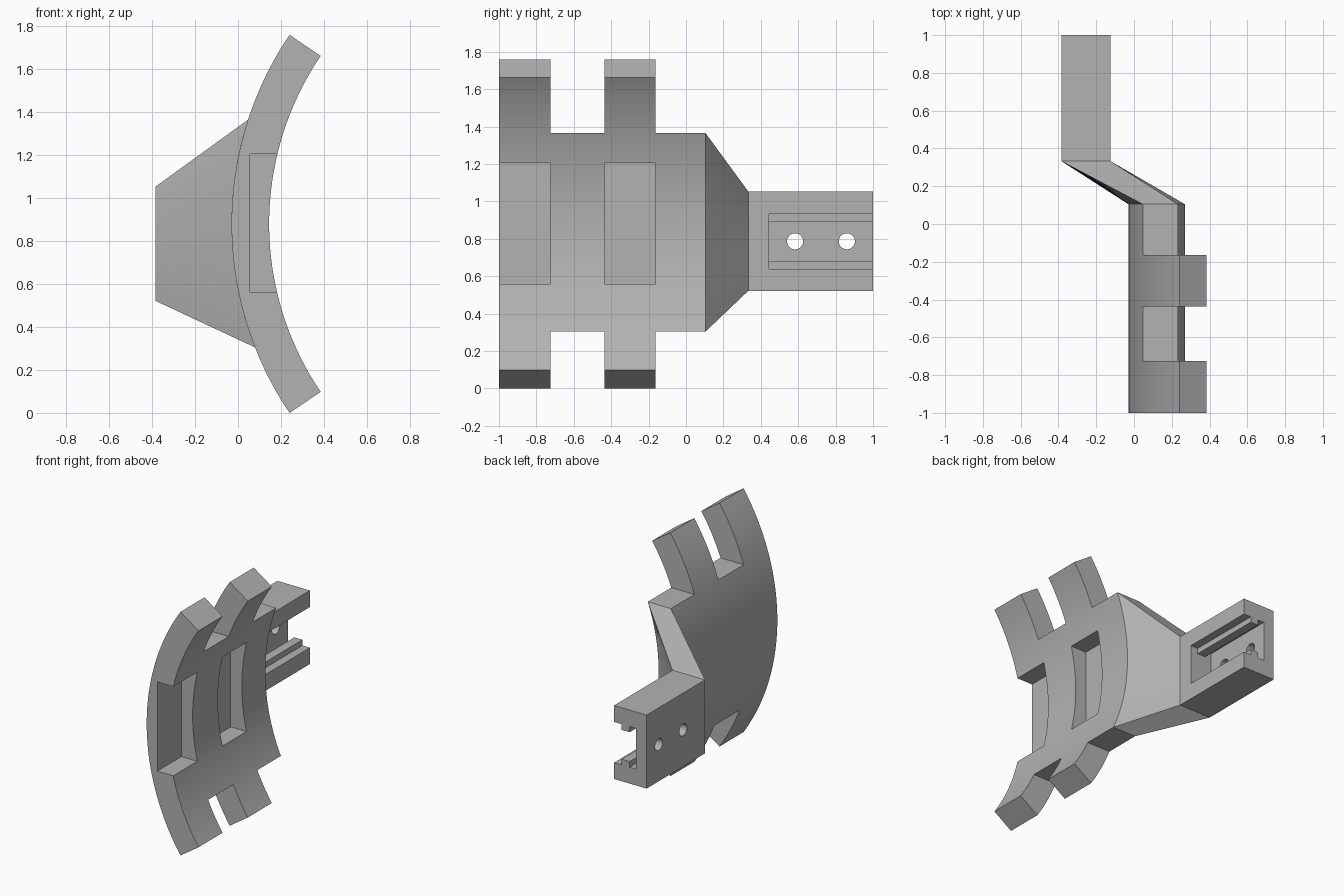
import bpy, bmesh, math

if "Cube" in bpy.data.objects:
    bpy.data.objects.remove(bpy.data.objects["Cube"], do_unlink=True)

grey = bpy.data.materials.new("plain grey")
grey.use_nodes = True
grey.diffuse_color = (0.45, 0.45, 0.45, 1)
grey.node_tree.nodes["Principled BSDF"].inputs["Base Color"].default_value = (0.45, 0.45, 0.45, 1)

# Curved plate: two concentric arcs around an axis along y
CX, CZ, R_OUT, R_IN = 1.54, 0.88, 1.57, 1.395
HALF_ANGLE = math.radians(34.1)
BODY_LOW, BODY_HIGH = 0.305, 1.365
STEPS = 48


def loft(name, prof_a, ya, prof_b, yb, caps=True):
    """Join two matching xz outlines at two y positions."""
    bm = bmesh.new()
    a = [bm.verts.new((x, ya, z)) for x, z in prof_a]
    b = [bm.verts.new((x, yb, z)) for x, z in prof_b]
    n = len(a)
    for i in range(n):
        j = (i + 1) % n
        bm.faces.new((a[i], a[j], b[j], b[i]))
    if caps:
        bm.faces.new(a)
        bm.faces.new(b)
    bmesh.ops.recalc_face_normals(bm, faces=bm.faces)
    mesh = bpy.data.meshes.new(name)
    bm.to_mesh(mesh)
    bm.free()
    mesh.materials.append(grey)
    obj = bpy.data.objects.new(name, mesh)
    bpy.context.collection.objects.link(obj)
    return obj


def prism(name, prof, y0, y1):
    return loft(name, prof, y0, prof, y1)


def rect(x0, x1, z0, z1):
    return [(x0, z0), (x1, z0), (x1, z1), (x0, z1)]


def activate(obj):
    bpy.ops.object.select_all(action='DESELECT')
    obj.select_set(True)
    bpy.context.view_layer.objects.active = obj


def cut(obj, cutter):
    activate(obj)
    mod = obj.modifiers.new("cut", 'BOOLEAN')
    mod.operation = 'DIFFERENCE'
    mod.solver = 'EXACT'
    mod.object = cutter
    bpy.ops.object.modifier_apply(modifier=mod.name)
    bpy.data.objects.remove(cutter, do_unlink=True)


def smooth(obj):
    activate(obj)
    bpy.ops.object.shade_smooth_by_angle(angle=math.radians(20))


def arc(radius, a0, a1):
    angles = [a0 + (a1 - a0) * i / STEPS for i in range(STEPS + 1)]
    return [(CX - radius * math.cos(a), CZ + radius * math.sin(a)) for a in angles]


def height_angle(radius, z):
    return math.asin((z - CZ) / radius)


# Curved plate with finger gaps and rectangular pockets
plate = prism("curved_plate",
              arc(R_OUT, -HALF_ANGLE, HALF_ANGLE) + arc(R_IN, HALF_ANGLE, -HALF_ANGLE),
              -1.0, 0.105)
for y0, y1 in ((-0.725, -0.437), (-0.163, 0.3)):
    cut(plate, prism("gap_cutter", rect(-0.5, 0.8, BODY_HIGH, 2.2), y0, y1))
    cut(plate, prism("gap_cutter", rect(-0.5, 0.8, -0.5, BODY_LOW), y0, y1))
for y0, y1 in ((-1.2, -0.725), (-0.437, -0.163)):
    cut(plate, prism("pocket_cutter", rect(0.055, 0.6, 0.56, 1.205), y0, y1))
smooth(plate)

# Neck blending from the curved section to the mount block
X0, X1, Z0, Z1 = -0.385, -0.125, 0.522, 1.053
outer = arc(R_OUT, height_angle(R_OUT, BODY_LOW), height_angle(R_OUT, BODY_HIGH))
inner = arc(R_IN, height_angle(R_IN, BODY_HIGH), height_angle(R_IN, BODY_LOW))


def flatten(points, x):
    scale = (Z1 - Z0) / (BODY_HIGH - BODY_LOW)
    return [(x, Z0 + (z - BODY_LOW) * scale) for _, z in points]


neck = loft("neck", outer + inner, 0.105,
            flatten(outer, X0) + flatten(inner, X1), 0.333, caps=False)
smooth(neck)

# Mount block with a lipped slot and two screw holes
block = prism("mount_block", rect(X0, X1, Z0, Z1), 0.333, 1.0)
MID, WIDE, NARROW = 0.787, 0.147, 0.106
half = [(0.0, WIDE), (-0.185, WIDE), (-0.185, NARROW), (-0.25, NARROW),
        (-0.25, WIDE), (-0.30, WIDE)]
slot = [(x, MID + h) for x, h in half] + [(x, MID - h) for x, h in reversed(half)]
cut(block, prism("slot_cutter", slot, 0.445, 1.2))
for y in (0.583, 0.86):
    bpy.ops.mesh.primitive_cylinder_add(vertices=32, radius=0.043, depth=0.4,
                                        location=(-0.4, y, MID),
                                        rotation=(0, math.pi / 2, 0))
    cut(block, bpy.context.object)
smooth(block)
